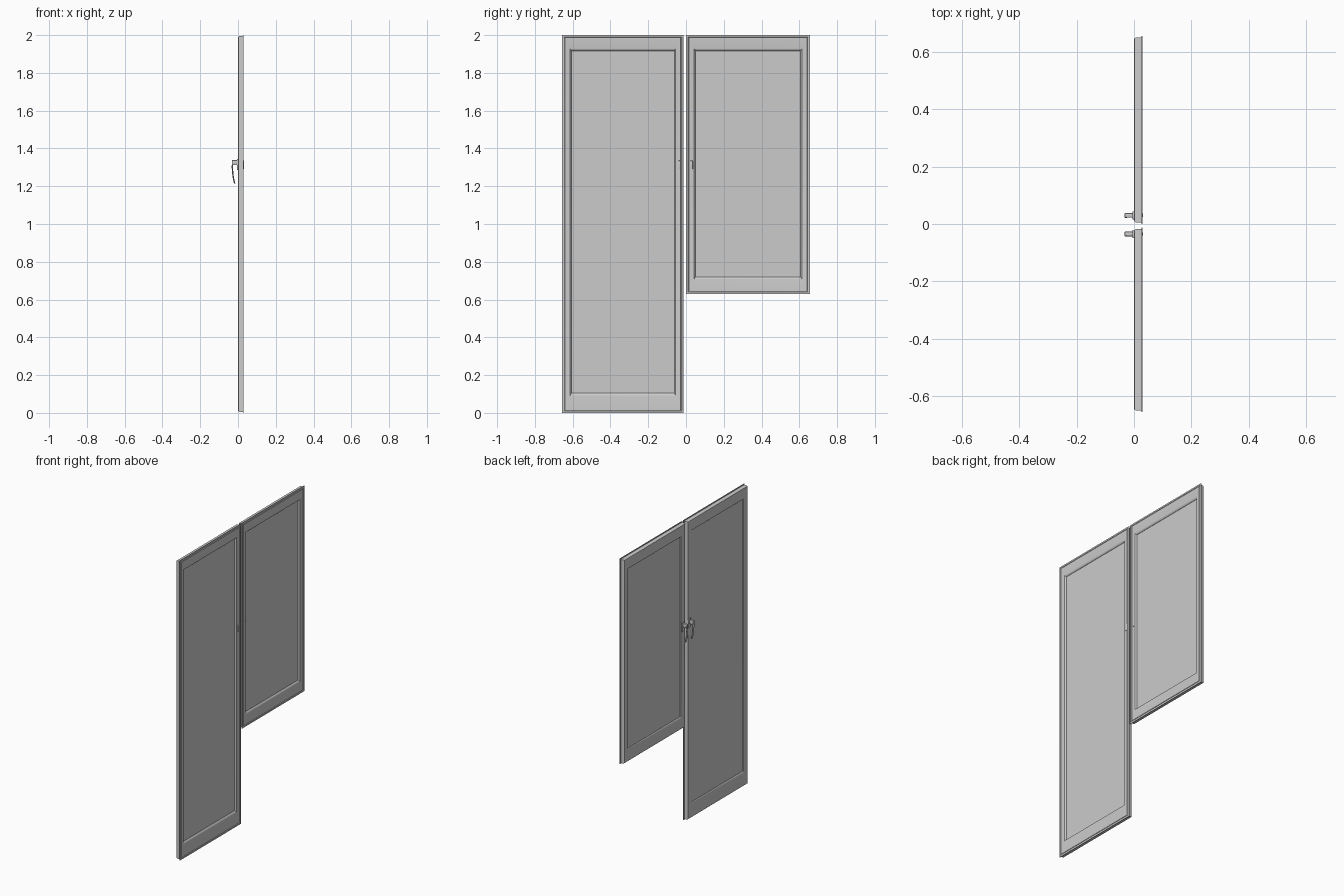
import bpy, bmesh
from mathutils import Vector

if "Cube" in bpy.data.objects:
    bpy.data.objects.remove(bpy.data.objects["Cube"])


def finish(name, bm, angle=0.6):
    bmesh.ops.recalc_face_normals(bm, faces=bm.faces)
    me = bpy.data.meshes.new(name)
    bm.to_mesh(me)
    bm.free()
    ob = bpy.data.objects.new(name, me)
    bpy.context.collection.objects.link(ob)
    bpy.context.view_layer.objects.active = ob
    ob.select_set(True)
    bpy.ops.object.shade_smooth_by_angle(angle=angle)
    ob.select_set(False)
    return ob


def loft(name, loops, closed=False):
    """Skin a list of equal-length point loops; either a ring or a capped tube."""
    bm = bmesh.new()
    rows = [[bm.verts.new(p) for p in loop] for loop in loops]
    n = len(rows[0])
    for i in range(len(rows) - (0 if closed else 1)):
        a, b = rows[i], rows[(i + 1) % len(rows)]
        for k in range(n):
            bm.faces.new((a[k], a[(k + 1) % n], b[(k + 1) % n], b[k]))
    if not closed:
        bm.faces.new(rows[0])
        bm.faces.new(rows[-1])
    return finish(name, bm)


def box(name, lo, hi, bevel=0.0):
    bm = bmesh.new()
    bmesh.ops.create_cube(bm, size=1)
    lo, hi = Vector(lo), Vector(hi)
    for v in bm.verts:
        v.co = Vector(((lo[i] + hi[i]) / 2 + v.co[i] * (hi[i] - lo[i]) for i in range(3)))
    if bevel:
        bmesh.ops.bevel(bm, geom=bm.edges[:], offset=bevel, segments=2, affect='EDGES', profile=0.5)
    return finish(name, bm)


def sash(name, y0, y1, z0, z1, bottom):
    """Moulded frame swept round a rectangle, with a recessed pane."""
    def rect(t, s, x):
        # t: plain inset, s: 0..1 share of the stile width
        side, top, bot = t + 0.050 * s, t + 0.083 * s, t + bottom * s
        a, b, c, d = y0 + side, y1 - side, z0 + bot, z1 - top
        return [(x, a, c), (x, b, c), (x, b, d), (x, a, d)]
    profile = [
        (0.000, 0, 0.0300), (0.000, 0, 0.0265), (0.006, 0, 0.0255),   # outer lip
        (0.006, 0, 0.0060), (0.009, 0, 0.0015), (0.014, 0, 0.0000),   # rounded inner edge
        (0.000, 0.86, 0.0000), (0.000, 0.95, 0.0020), (0.000, 1, 0.0070),
        (0.000, 1, 0.0190), (0.000, 0.95, 0.0250), (0.000, 0.86, 0.0285),
        (0.016, 0, 0.0300), (0.014, 0, 0.0275), (0.012, 0, 0.0275), (0.010, 0, 0.0300),
    ]
    loft(name + "_frame", [rect(*p) for p in profile], closed=True)
    box(name + "_pane", (0.008, y0 + 0.045, z0 + bottom - 0.01),
        (0.018, y1 - 0.045, z1 - 0.075))


def handle(name, y):
    # backing plate, neck and hanging lever
    box(name + "_plate", (-0.005, y - 0.014, 1.285), (0.001, y + 0.014, 1.345), 0.002)
    box(name + "_neck", (-0.033, y - 0.008, 1.312), (-0.003, y + 0.008, 1.338), 0.003)
    path = [(-0.027, 1.338, 0.006), (-0.029, 1.325, 0.009), (-0.030, 1.300, 0.009),
            (-0.028, 1.270, 0.009), (-0.024, 1.240, 0.008), (-0.019, 1.220, 0.007),
            (-0.017, 1.215, 0.004)]
    loops = []
    for x, z, w in path:
        loops.append([(x - 0.0035 * b, y + w * a, z) for a, b in
                      ((1, 0), (.7, .7), (0, 1), (-.7, .7), (-1, 0), (-.7, -.7), (0, -1), (.7, -.7))])
    loft(name + "_lever", loops)
    # small lock cover on the other face
    box(name + "_lock_cover", (0.027, y - 0.006, 1.29), (0.032, y + 0.006, 1.335), 0.0015)


sash("door", -0.657, -0.012, 0.0, 2.0, 0.105)
sash("window", 0.0, 0.657, 0.63, 2.0, 0.090)
handle("door_handle", -0.035)
handle("window_handle", 0.030)
